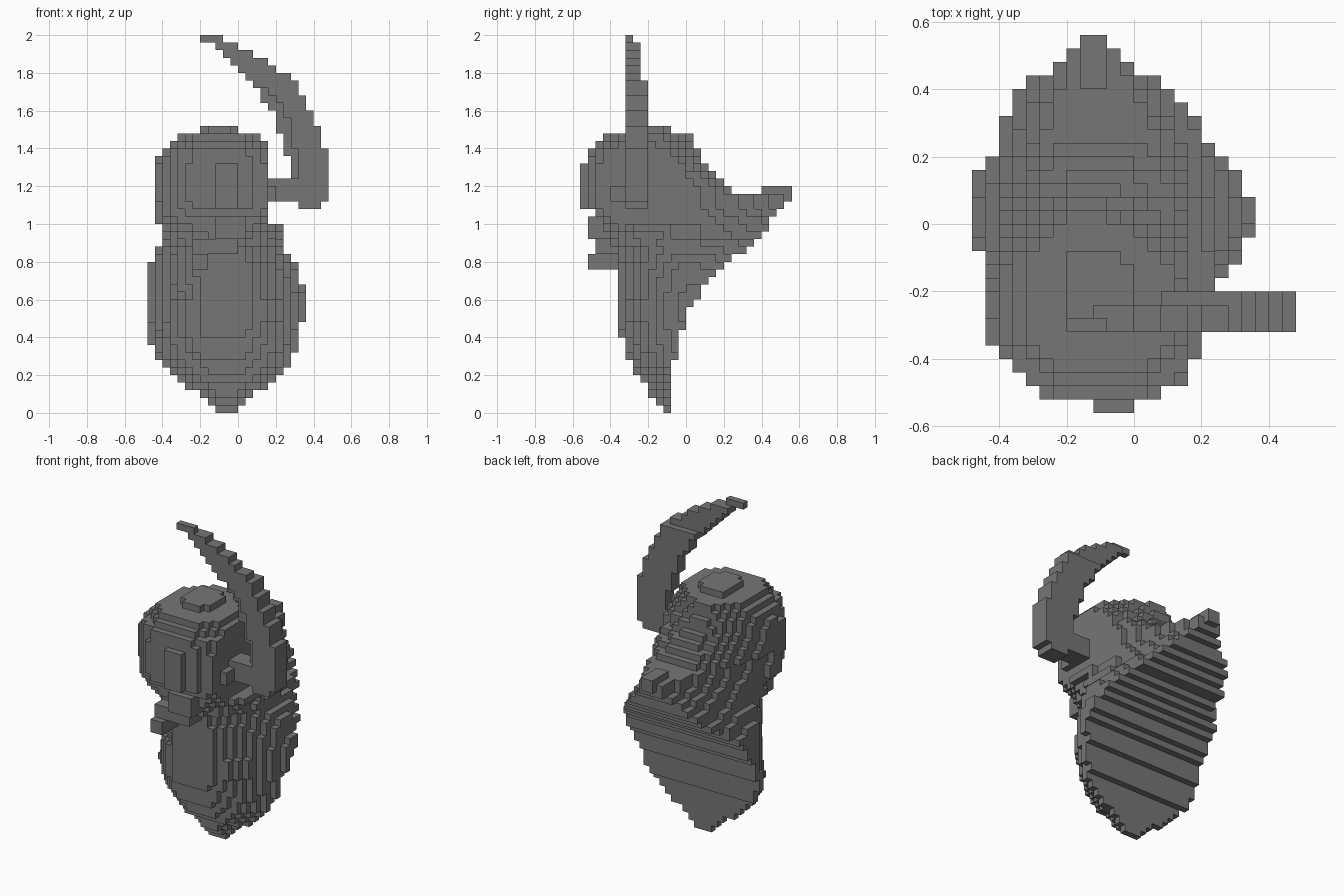
import bpy
import bmesh
from itertools import product

STEP = 0.04
GRID = (range(-12, 12), range(-14, 14), range(0, 50))

default_cube = bpy.data.objects.get("Cube")
if default_cube:
    bpy.data.objects.remove(default_cube)

stone = bpy.data.materials.new("dark_grey")
stone.use_nodes = True
colour = (0.18, 0.18, 0.18, 1)
stone.diffuse_color = colour
stone.node_tree.nodes["Principled BSDF"].inputs["Base Color"].default_value = colour


def sample(rows, z):
    """Interpolate a profile whose first column is the height."""
    if z <= rows[0][0]:
        return rows[0][1:]
    for low, high in zip(rows, rows[1:]):
        if z <= high[0]:
            t = (z - low[0]) / (high[0] - low[0])
            return [a + (b - a) * t for a, b in zip(low[1:], high[1:])]
    return rows[-1][1:]


def fill(inside):
    """Collect the cells whose centre lies inside a shape."""
    return {cell for cell in product(*GRID)
            if inside(*((c + 0.5) * STEP for c in cell))}


def box(x0, x1, y0, y1, z0, z1):
    return fill(lambda x, y, z: x0 < x < x1 and y0 < y < y1 and z0 < z < z1)


def build(name, cells, solid):
    """Make a blocky mesh from the faces not covered by another cell."""
    bm = bmesh.new()
    corners = {}

    def vert(point):
        key = tuple(point)
        if key not in corners:
            corners[key] = bm.verts.new([c * STEP for c in key])
        return corners[key]

    for cell in sorted(cells):
        for axis, side in product(range(3), (0, 1)):
            neighbour = list(cell)
            neighbour[axis] += 2 * side - 1
            if tuple(neighbour) in solid:
                continue
            base = list(cell)
            base[axis] += side
            u, v = [0, 0, 0], [0, 0, 0]
            u[(axis + 1) % 3] = v[(axis + 2) % 3] = 1
            quad = []
            for i, j in ((0, 0), (1, 0), (1, 1), (0, 1)):
                quad.append(vert([b + i * p + j * q for b, p, q in zip(base, u, v)]))
            bm.faces.new(quad if side else quad[::-1])
    # Merge coplanar cells into large flat faces
    bmesh.ops.dissolve_limit(bm, angle_limit=0.01, verts=bm.verts, edges=bm.edges)
    mesh = bpy.data.meshes.new(name)
    bm.to_mesh(mesh)
    bm.free()
    mesh.materials.append(stone)
    bpy.context.collection.objects.link(bpy.data.objects.new(name, mesh))


# Body and head: height, centre x, half width, front, widest y, back, back half width
BODY = [
    (0, -.06, .06, -.11, -.08, -.08, .06),
    (.06, -.06, .12, -.16, -.08, -.08, .12),
    (.14, -.06, .22, -.21, -.08, -.08, .22),
    (.2, -.06, .31, -.26, -.08, -.08, .31),
    (.32, -.07, .37, -.32, -.06, -.04, .37),
    (.42, -.08, .4, -.35, -.04, -.02, .4),
    (.48, -.06, .41, -.36, -.02, 0, .41),
    (.56, -.06, .42, -.36, 0, .01, .42),
    (.64, -.06, .41, -.36, 0, .08, .41),
    (.76, -.08, .4, -.36, 0, .17, .38),
    (.86, -.09, .35, -.37, -.02, .31, .29),
    (.94, -.09, .31, -.42, -.1, .4, .22),
    (1.02, -.085, .345, -.46, -.26, .44, .16),
    (1.1, -.085, .345, -.52, -.28, .52, .06),
    (1.15, -.085, .345, -.53, -.28, .54, .05),
    (1.17, -.085, .345, -.53, -.28, .24, .12),
    (1.3, -.085, .345, -.53, -.28, .11, .05),
    (1.38, -.1, .31, -.52, -.26, .07, .03),
    (1.46, -.1, .23, -.46, -.22, .04, 0),
    (1.5, -.1, .11, -.33, -.2, -.07, .05),
]


def in_body(x, y, z):
    centre, width, front, middle, back, back_width = sample(BODY, z)
    if z > 1.52 or not front < y < back or (z > 1 and x > .16):
        return False
    if y < middle and z < .9:
        # Chamfered belly
        t = (middle - y) / (middle - front) / 1.16
        half = width * (1 - t ** 1.3) ** 0.7
    elif y < middle:
        # Rounded face
        t = (middle - y) / (middle - front + .01)
        half = width * (1 - t * t) ** 0.5
    else:
        # Straight taper into the tail, rounded back of the head
        t = (y - middle) / (back - middle)
        bulge = 1 - t ** 1.2 if z < 1.16 else (1 - t * t) ** 0.7
        half = back_width + (width - back_width) * bulge
        if z > .9:
            centre -= .03 * t
    return abs(x - centre) < half


# Curved horn: height, inner edge, outer edge
HORN = [
    (1.08, .36, .44), (1.14, .26, .48), (1.34, .27, .48), (1.42, .24, .45),
    (1.56, .2, .41), (1.66, .14, .35), (1.78, .04, .28), (1.9, -.08, .1),
    (1.98, -.2, -.08),
]


def in_horn(x, y, z):
    inner, outer = sample(HORN, z)
    rear = -.2 if z < 1.76 else -.24 if z < 1.96 else -.28
    if 1.24 < z < 1.72 and x < inner + .06 and y < -.28:
        return False
    return z > 1.08 and inner < x < outer and -.32 < y < rear


parts = {
    "body_and_head": fill(in_body),
    "horn": fill(in_horn),
    "horn_mount": box(.08, .28, -.32, -.2, 1.12, 1.24),
    "horn_mount_front": box(.08, .2, -.4, -.32, 1.12, 1.2),
    "nose": box(-.12, 0, -.56, -.4, 1.08, 1.32),
    "chin": box(-.12, .04, -.52, -.36, .92, 1.04),
    "jaw": box(-.24, 0, -.48, -.32, .84, .92),
    "side_tooth": box(-.24, -.16, -.52, -.36, .76, .84),
    "tail_tip": box(-.16, -.08, .4, .56, 1.12, 1.2),
}

solid = set().union(*parts.values())
used = set()
for part_name, part_cells in parts.items():
    build(part_name, part_cells - used, solid)
    used |= part_cells
